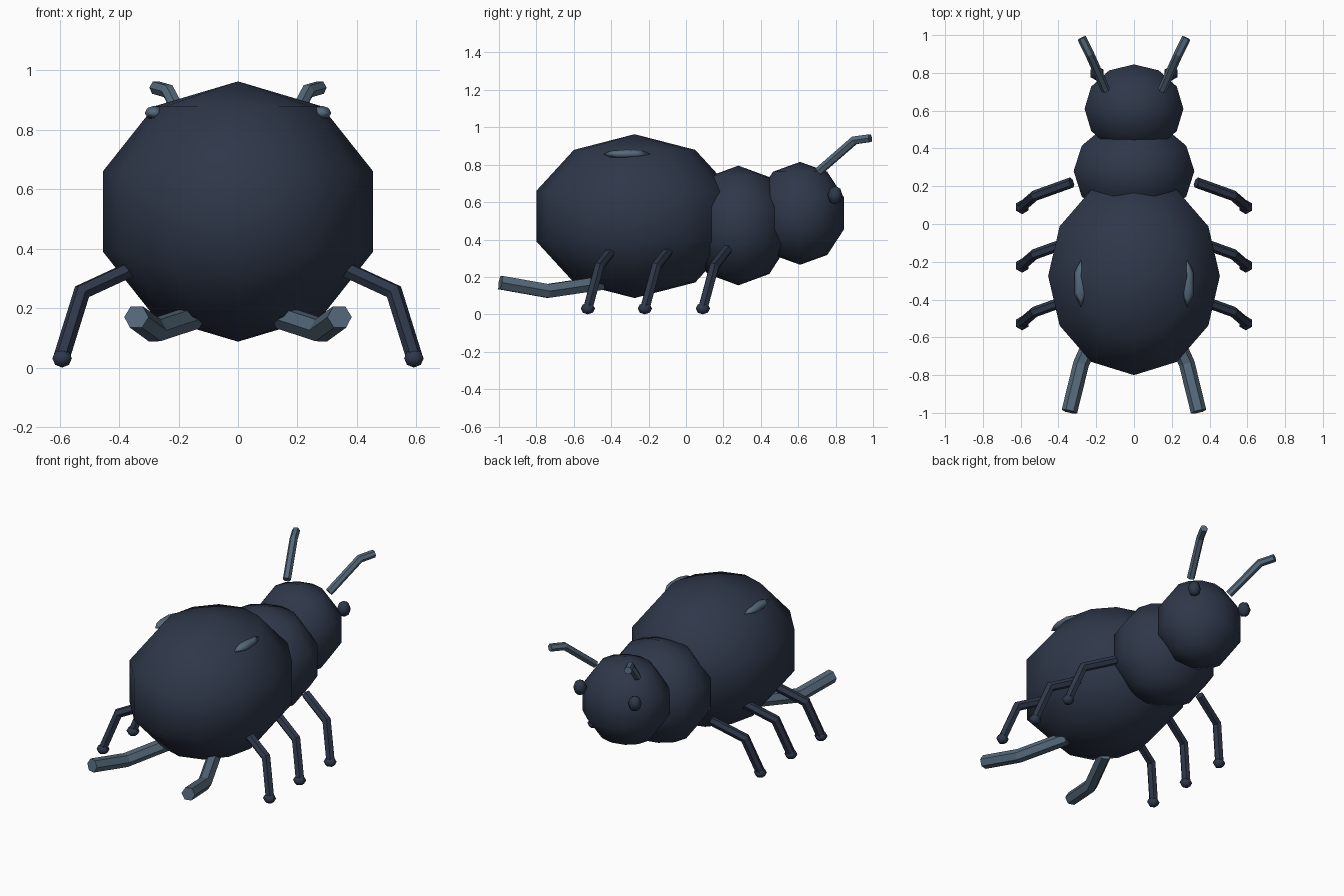
import bpy, bmesh, math
from mathutils import Vector

if "Cube" in bpy.data.objects:
    bpy.data.objects.remove(bpy.data.objects["Cube"])


def material(name, rgb):
    m = bpy.data.materials.new(name)
    m.diffuse_color = (*rgb, 1)
    m.use_nodes = True
    m.node_tree.nodes["Principled BSDF"].inputs["Base Color"].default_value = m.diffuse_color
    return m


NAVY = material("dark navy shell", (0.028, 0.039, 0.068))
SLATE = material("slate blue", (0.090, 0.140, 0.195))


def finish(bm, name, mat, smooth):
    bmesh.ops.recalc_face_normals(bm, faces=bm.faces)
    for f in bm.faces:
        f.smooth = smooth
    me = bpy.data.meshes.new(name)
    bm.to_mesh(me)
    bm.free()
    me.materials.append(mat)
    ob = bpy.data.objects.new(name, me)
    bpy.context.collection.objects.link(ob)
    return ob


def ellipsoid(name, center, radii, mat, seg=12, rings=5):
    bm = bmesh.new()
    bmesh.ops.create_uvsphere(bm, u_segments=seg, v_segments=rings, radius=1)
    bmesh.ops.scale(bm, vec=radii, verts=bm.verts)
    bmesh.ops.translate(bm, vec=center, verts=bm.verts)
    return finish(bm, name, mat, True)


def tube(name, points, r, mat, sides=6):
    """Mitred low-poly tube through the points."""
    pts = [Vector(p) for p in points]
    dirs = [(b - a).normalized() for a, b in zip(pts, pts[1:])]
    bm = bmesh.new()
    rings = []
    u = dirs[0].cross(Vector((0, 0, 1))).normalized()
    v = dirs[0].cross(u)
    ring = [pts[0] + r * (u * math.cos(a) + v * math.sin(a))
            for a in (2 * math.pi * i / sides for i in range(sides))]
    rings.append([bm.verts.new(p) for p in ring])
    for i, d in enumerate(dirs):
        n = (d + dirs[i + 1]).normalized() if i + 1 < len(dirs) else d
        # slide the ring along the segment onto the mitre plane
        ring = [p + d * ((pts[i + 1] - p).dot(n) / d.dot(n)) for p in ring]
        rings.append([bm.verts.new(p) for p in ring])
    for a, b in zip(rings, rings[1:]):
        for i in range(sides):
            j = (i + 1) % sides
            bm.faces.new((a[i], a[j], b[j], b[i]))
    bm.faces.new(rings[0])
    bm.faces.new(rings[-1])
    return finish(bm, name, mat, False)


# body sections
ellipsoid("abdomen", (0, -0.275, 0.525), (0.478, 0.552, 0.438), NAVY)
ellipsoid("thorax", (0, 0.28, 0.475), (0.336, 0.282, 0.32), NAVY)
ellipsoid("head", (0, 0.61, 0.54), (0.275, 0.247, 0.275), NAVY)

for s, side in ((1, "right"), (-1, "left")):
    # three legs with feet
    for y, pos in ((0.09, "front"), (-0.22, "middle"), (-0.525, "rear")):
        tube(f"{pos}_leg_{side}",
             [(s * 0.33, y + 0.13, 0.345), (s * 0.525, y + 0.06, 0.255),
              (s * 0.595, y, 0.03)], 0.028, NAVY)
        ellipsoid(f"{pos}_foot_{side}", (s * 0.592, y, 0.031),
                  (0.038, 0.038, 0.031), NAVY, 6, 4)
    # tail prongs
    tube(f"tail_prong_{side}",
         [(s * 0.15, -0.45, 0.168), (s * 0.28, -0.74, 0.125),
          (s * 0.342, -0.993, 0.17)], 0.042, SLATE)
    # antennae
    tube(f"antenna_{side}",
         [(s * 0.15, 0.71, 0.765), (s * 0.235, 0.90, 0.93),
          (s * 0.277, 0.985, 0.942)], 0.024, SLATE)
    # eyes
    ellipsoid(f"eye_{side}", (s * 0.195, 0.797, 0.637),
              (0.04, 0.04, 0.05), NAVY, 6, 4)
    # small ridges on the back
    ellipsoid(f"back_ridge_{side}", (s * 0.282, -0.315, 0.857),
              (0.037, 0.125, 0.024), SLATE, 6, 4)
